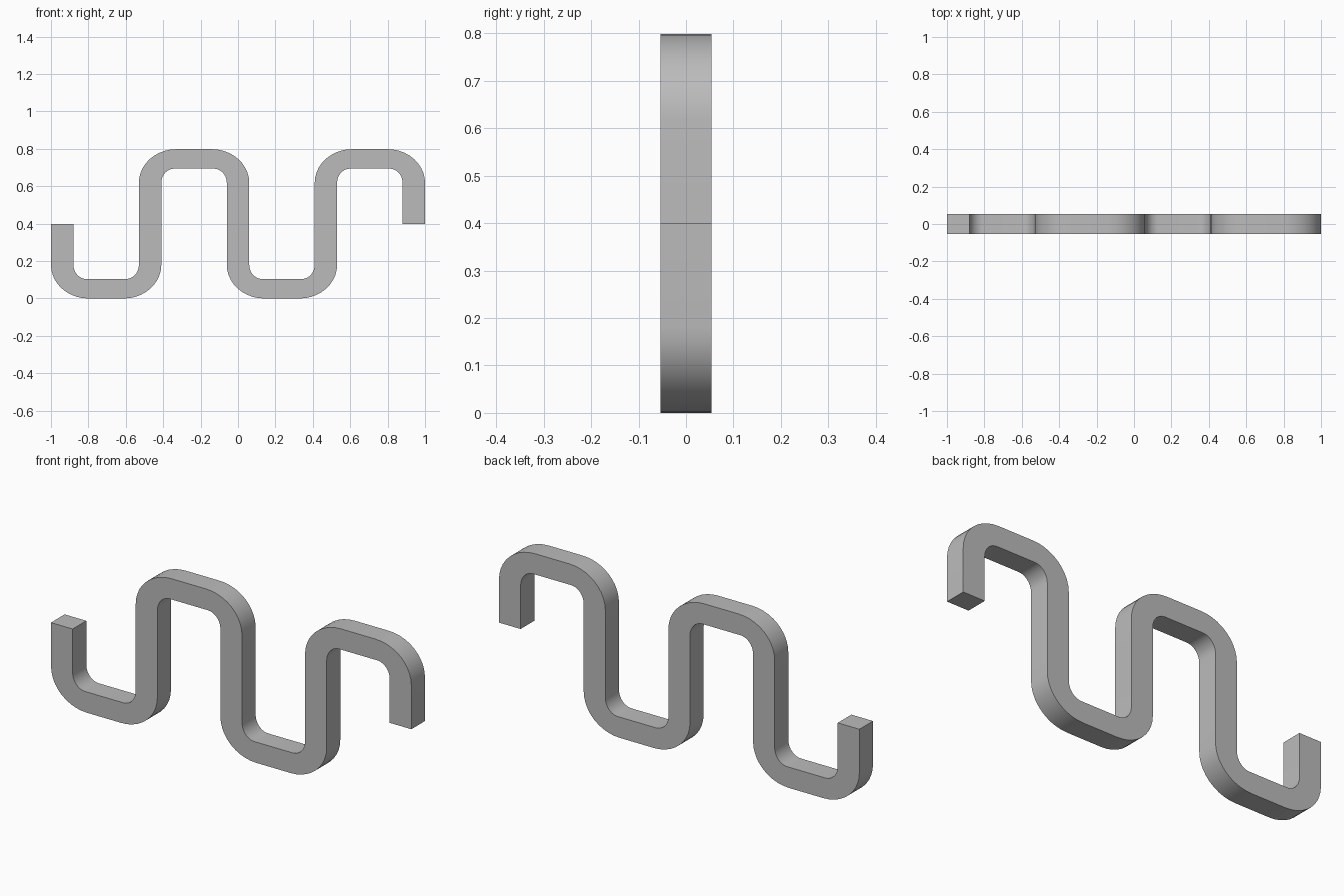
import bpy
import bmesh
from math import sin, cos, pi, radians

cube = bpy.data.objects.get("Cube")
if cube:
    bpy.data.objects.remove(cube, do_unlink=True)

PITCH, WIDTH, BAR = 0.47, 0.12, 0.104   # bend spacing, upright and crossbar thickness
HEIGHT, DEPTH = 0.798, 0.108
STEPS = 10
SPAN = PITCH + WIDTH


def corner(x, z, rx, rz):
    """Quarter ellipse from the upright side down to the crossbar."""
    return [(x + rx * (1 - cos(a)), z + rz * (1 - sin(a)))
            for a in (i * pi / 2 / STEPS for i in range(STEPS + 1))]


def bend(index):
    """Outer/inner point pairs of one U bend; odd bends are flipped upward."""
    left = list(zip(corner(0, 0, 0.20, 0.18), corner(WIDTH, BAR, 0.07, 0.076)))
    left.insert(0, ((0, HEIGHT / 2), (WIDTH, HEIGHT / 2)))
    right = [tuple((SPAN - x, z) for x, z in pair) for pair in reversed(left)]
    start = -1 + PITCH * index
    place = lambda p: (start + p[0], -DEPTH / 2, HEIGHT - p[1] if index % 2 else p[1])
    return [(place(a), place(b)) for a, b in left + right]


# Front face strip of the serpentine bar
bm = bmesh.new()
for index in range(4):
    rows = [[bm.verts.new(p) for p in pair] for pair in bend(index)]
    for (a, b), (c, d) in zip(rows, rows[1:]):
        bm.faces.new((a, c, d, b))
bmesh.ops.remove_doubles(bm, verts=bm.verts, dist=0.0005)

# Give the strip its depth
front = bm.faces[:]
result = bmesh.ops.extrude_face_region(bm, geom=front, use_keep_orig=True)
moved = [v for v in result["geom"] if isinstance(v, bmesh.types.BMVert)]
bmesh.ops.translate(bm, verts=moved, vec=(0, DEPTH, 0))
bmesh.ops.recalc_face_normals(bm, faces=bm.faces)

mesh = bpy.data.meshes.new("serpentine_bar")
bm.to_mesh(mesh)
bm.free()
bar = bpy.data.objects.new("serpentine_bar", mesh)
bpy.context.collection.objects.link(bar)

# Plain grey finish
grey = bpy.data.materials.new("plain_grey")
grey.use_nodes = True
color = (0.5, 0.5, 0.5, 1)
grey.diffuse_color = color
grey.node_tree.nodes["Principled BSDF"].inputs["Base Color"].default_value = color
mesh.materials.append(grey)

bpy.ops.object.select_all(action="DESELECT")
bar.select_set(True)
bpy.context.view_layer.objects.active = bar
bpy.ops.object.shade_smooth_by_angle(angle=radians(35))
